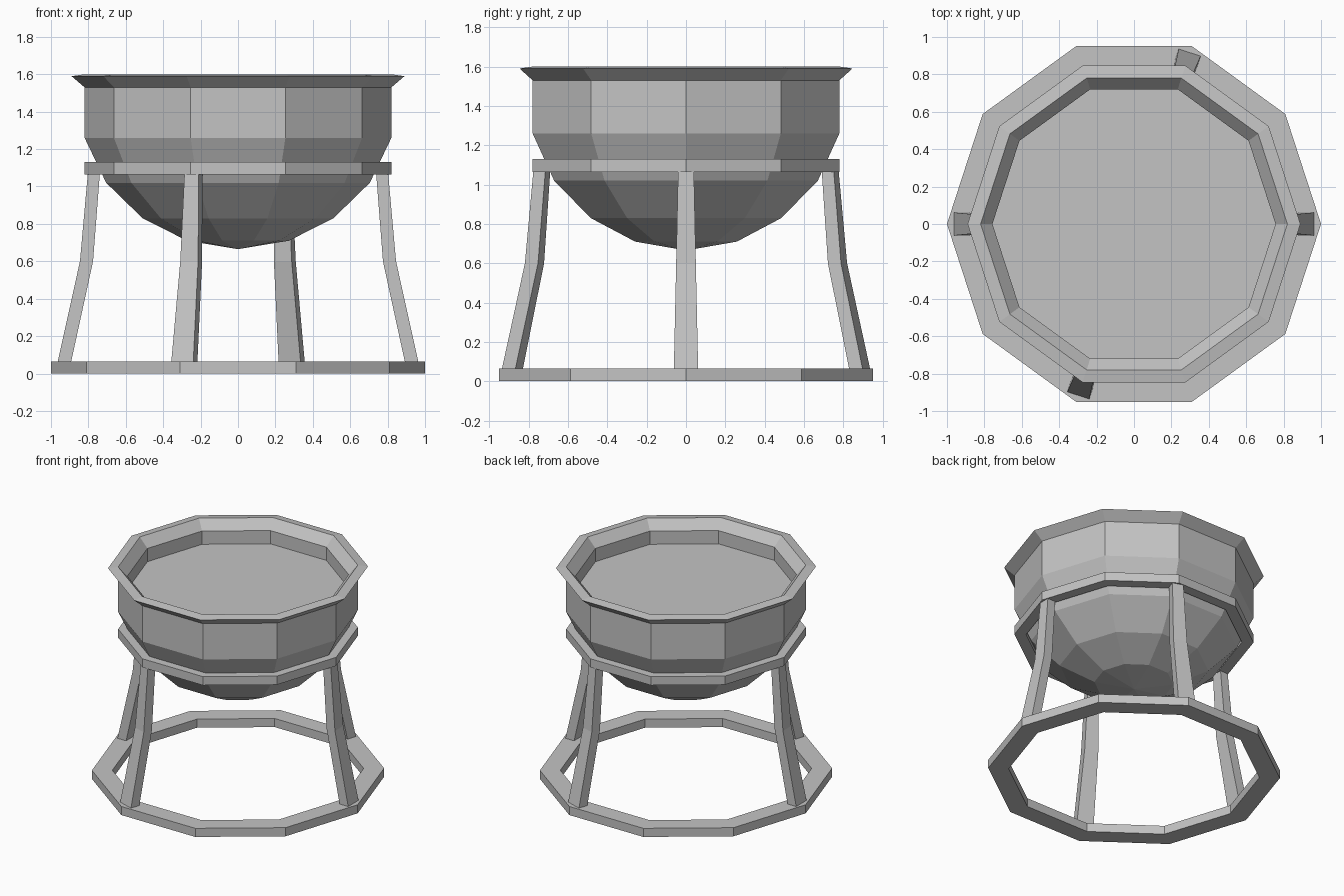
import bpy, bmesh, math
from mathutils import Matrix

SIDES = 10

cube = bpy.data.objects.get("Cube")
if cube:
    bpy.data.objects.remove(cube, do_unlink=True)

grey = bpy.data.materials.new("plain_grey")
grey.use_nodes = True
colour = (0.55, 0.55, 0.55, 1)
grey.diffuse_color = colour
grey.node_tree.nodes["Principled BSDF"].inputs["Base Color"].default_value = colour


def finish(name, bm):
    """Turn a bmesh into a flat shaded object."""
    bmesh.ops.recalc_face_normals(bm, faces=bm.faces)
    mesh = bpy.data.meshes.new(name)
    bm.to_mesh(mesh)
    bm.free()
    mesh.materials.append(grey)
    obj = bpy.data.objects.new(name, mesh)
    bpy.context.collection.objects.link(obj)
    return obj


def lathe(name, profile, closed=False):
    """Revolve (radius, height) points into a ten-sided solid."""
    bm = bmesh.new()
    rings = []
    for r, z in profile:
        if r == 0:
            rings.append([bm.verts.new((0, 0, z))] * SIDES)
        else:
            angles = [math.tau * i / SIDES for i in range(SIDES)]
            rings.append([bm.verts.new((r * math.cos(a), r * math.sin(a), z)) for a in angles])
    pairs = list(zip(rings, rings[1:]))
    if closed:
        pairs.append((rings[-1], rings[0]))
    for low, high in pairs:
        for i in range(SIDES):
            j = (i + 1) % SIDES
            corners = dict.fromkeys((low[i], low[j], high[j], high[i]))
            bm.faces.new(list(corners))
    if not closed:
        bm.faces.new(rings[-1])
    return finish(name, bm)


def ring(name, outer, inner, bottom, top):
    return lathe(name, [(outer, bottom), (outer, top), (inner, top), (inner, bottom)], True)


def leg(name, degrees):
    """Bent, tapering leg standing at an angle around the centre."""
    bm = bmesh.new()
    # inner radius, outer radius, half width, height
    sections = [(0.895, 0.967, 0.062, 0.05), (0.775, 0.845, 0.05, 0.6), (0.738, 0.802, 0.04, 1.08)]
    loops = []
    for inner, outer, w, z in sections:
        loops.append([bm.verts.new(p) for p in
                      ((inner, -w, z), (outer, -w, z), (outer, w, z), (inner, w, z))])
    for low, high in zip(loops, loops[1:]):
        for i in range(4):
            j = (i + 1) % 4
            bm.faces.new((low[i], low[j], high[j], high[i]))
    bm.faces.new(loops[0])
    bm.faces.new(loops[-1])
    bm.transform(Matrix.Rotation(math.radians(degrees), 4, 'Z'))
    return finish(name, bm)


# Bowl with rounded underside, flared rim and recessed flat filling
lathe("bowl", [(0, 0.665), (0.272, 0.71), (0.51, 0.83), (0.705, 1.02), (0.82, 1.26),
               (0.82, 1.53), (0.89, 1.59), (0.82, 1.6), (0.757, 1.53), (0.757, 1.43)])

# Stand
ring("collar_ring", 0.82, 0.74, 1.065, 1.13)
ring("base_ring", 1.0, 0.86, 0, 0.065)
for side, degrees in (("left", 0), ("back", 72), ("right", 180), ("front", 252)):
    leg(side + "_leg", degrees)
